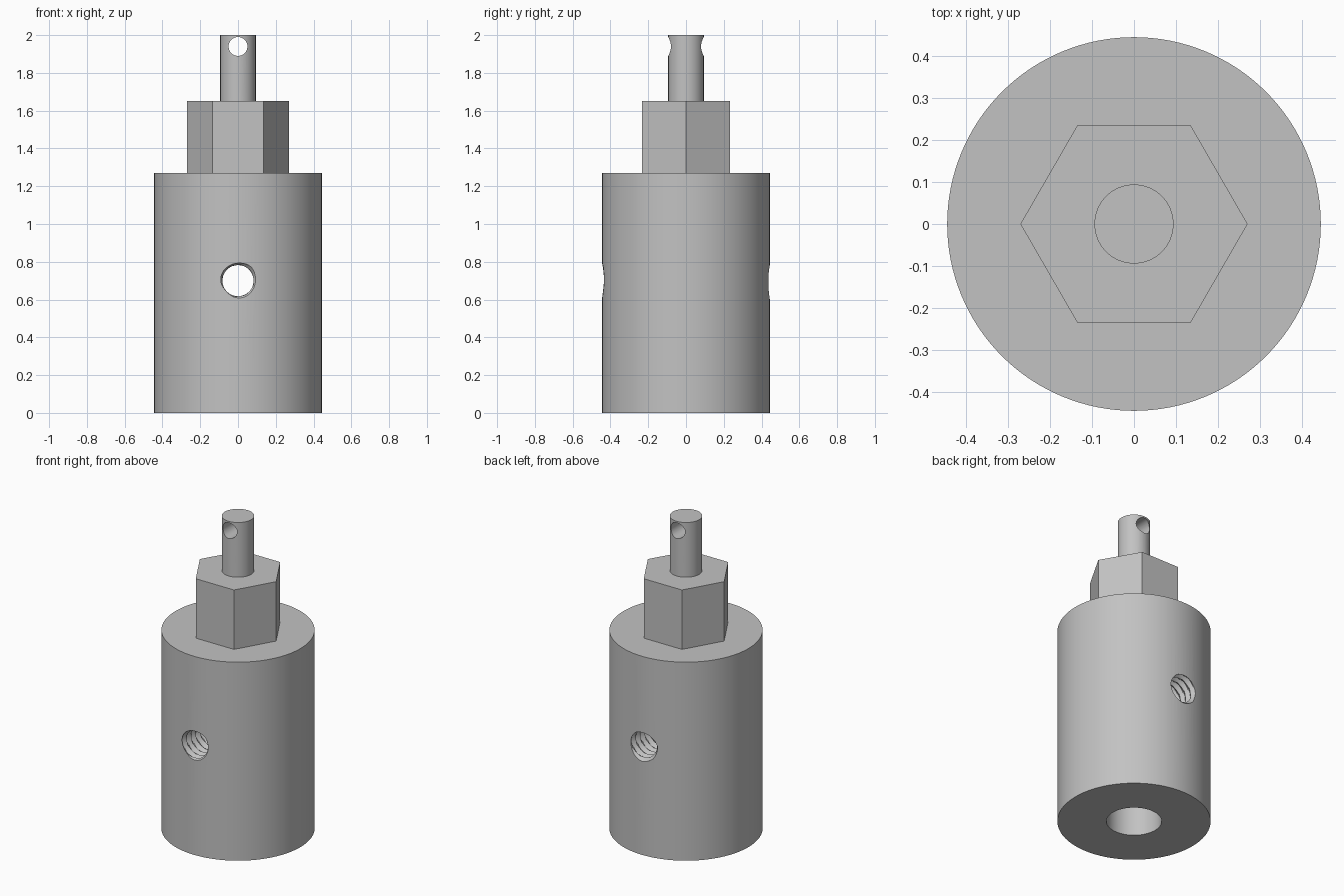
import bpy
import bmesh
from math import radians, tau, cos, sin

old = bpy.data.objects.get("Cube")
if old:
    bpy.data.objects.remove(old, do_unlink=True)

# Single machined-metal colour
steel = bpy.data.materials.new("plain grey steel")
steel.use_nodes = True
grey = (0.54, 0.54, 0.54, 1)
steel.diffuse_color = grey
steel.node_tree.nodes["Principled BSDF"].inputs["Base Color"].default_value = grey


def cylinder(name, radius, z0, z1, sides=96):
    bpy.ops.mesh.primitive_cylinder_add(
        vertices=sides, radius=radius, depth=z1 - z0, location=(0, 0, (z0 + z1) / 2))
    ob = bpy.context.object
    ob.name = name
    ob.data.materials.append(steel)
    return ob


def cross_rod(name, radius, z, length, sides=48):
    """Plain rod along y, used to drill a cross hole."""
    ob = cylinder(name, radius, z - length / 2, z + length / 2, sides)
    ob.rotation_euler.x = radians(90)
    return ob


def threaded_rod(name, minor, major, pitch, z, length, sides=40, rows_per_turn=8):
    """Rod along y whose radius follows a helical V thread."""
    bm = bmesh.new()
    rings = []
    rows = int(length / pitch * rows_per_turn)
    for r in range(rows + 1):
        y = length * (r / rows - 0.5)
        ring = []
        for s in range(sides):
            turn = s / sides
            phase = ((y + 0.44) / pitch - turn + 0.1) % 1
            radius = minor + (major - minor) * abs(2 * phase - 1)
            ring.append(bm.verts.new((radius * cos(tau * turn), y, z + radius * sin(tau * turn))))
        rings.append(ring)
    for a, b in zip(rings, rings[1:]):
        for s in range(sides):
            t = (s + 1) % sides
            bm.faces.new((a[s], a[t], b[t], b[s]))
    bm.faces.new(rings[0])
    bm.faces.new(rings[-1])
    bmesh.ops.triangulate(bm, faces=bm.faces)
    bmesh.ops.recalc_face_normals(bm, faces=bm.faces)
    mesh = bpy.data.meshes.new(name)
    bm.to_mesh(mesh)
    bm.free()
    mesh.materials.append(steel)
    ob = bpy.data.objects.new(name, mesh)
    bpy.context.collection.objects.link(ob)
    return ob


def activate(ob):
    bpy.ops.object.select_all(action="DESELECT")
    ob.select_set(True)
    bpy.context.view_layer.objects.active = ob


def combine(target, tool, operation):
    """Apply a boolean with the tool, then discard the tool."""
    activate(target)
    mod = target.modifiers.new(operation.lower(), "BOOLEAN")
    mod.operation = operation
    mod.solver = "EXACT"
    mod.object = tool
    bpy.ops.object.modifier_apply(modifier=mod.name)
    bpy.data.objects.remove(tool, do_unlink=True)


# Cylindrical body with blind bore from below and threaded cross hole
body = cylinder("body", 0.444, 0, 1.27, 128)
combine(body, cylinder("bore_cutter", 0.16, -0.1, 1.02), "DIFFERENCE")
combine(body, threaded_rod("thread_cutter", 0.082, 0.102, 0.045, 0.70, 1.0), "DIFFERENCE")

# Hexagonal wrench section, corners along x
hexagon = cylinder("hex_section", 0.27, 1.2, 1.65, 6)
hexagon.rotation_euler.z = radians(30)
combine(body, hexagon, "UNION")

# Drilled pin on top
pin = cylinder("pin", 0.094, 1.6, 2, 64)
combine(pin, cross_rod("pin_hole_cutter", 0.05, 1.94, 0.4), "DIFFERENCE")
combine(body, pin, "UNION")

body.name = "threaded_adapter"
activate(body)
bpy.ops.object.shade_smooth_by_angle(angle=radians(25))
